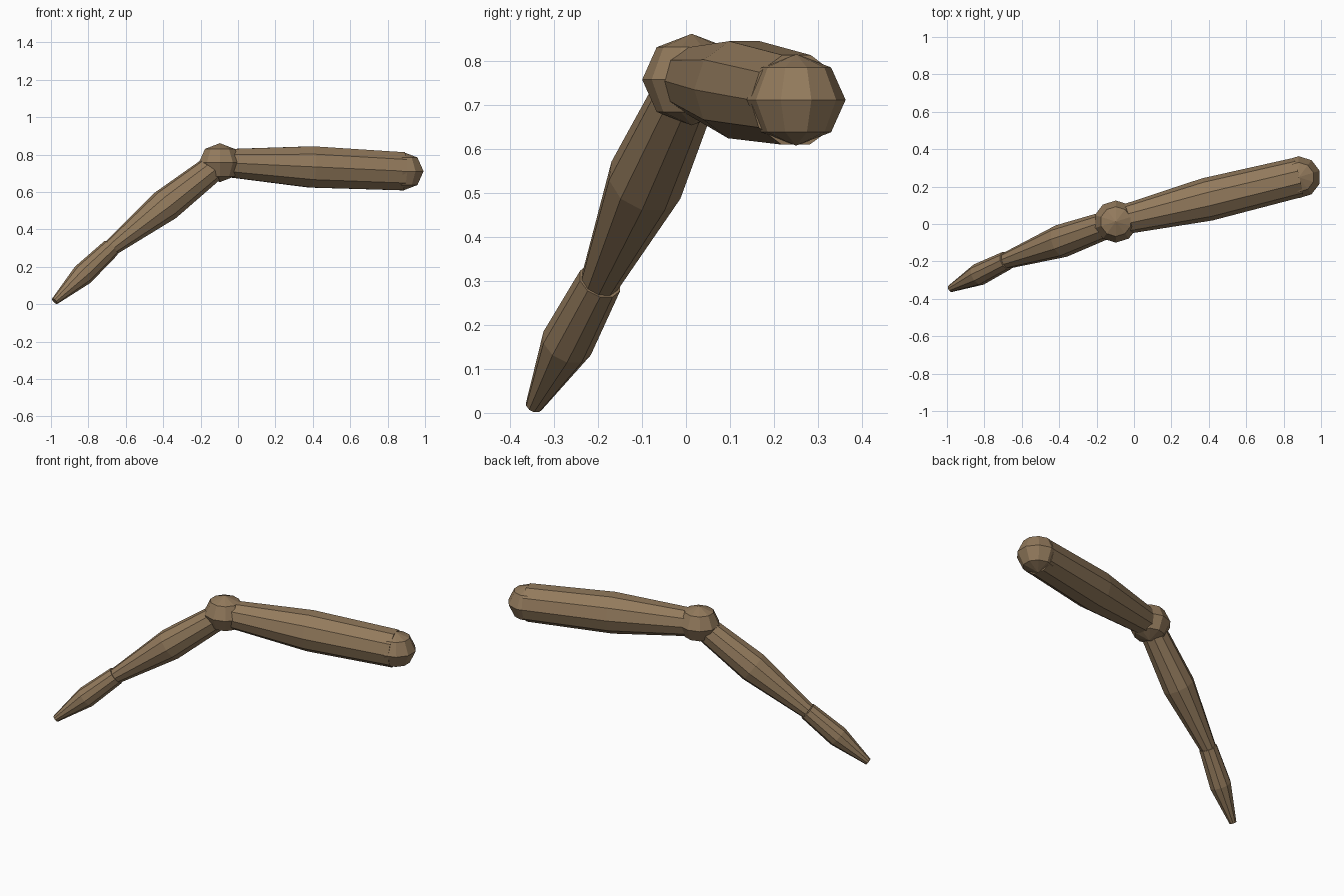
import bpy, bmesh, math
from mathutils import Vector, Matrix

if "Cube" in bpy.data.objects:
    bpy.data.objects.remove(bpy.data.objects["Cube"])

SIDES = 10

brown = bpy.data.materials.new("warm brown")
brown.diffuse_color = (0.29, 0.195, 0.108, 1)
brown.use_nodes = True
brown.node_tree.nodes["Principled BSDF"].inputs["Base Color"].default_value = brown.diffuse_color


def finish(name, bm):
    """Turn a bmesh into a flat shaded brown object."""
    bmesh.ops.recalc_face_normals(bm, faces=bm.faces)
    mesh = bpy.data.meshes.new(name)
    bm.to_mesh(mesh)
    bm.free()
    mesh.materials.append(brown)
    obj = bpy.data.objects.new(name, mesh)
    bpy.context.collection.objects.link(obj)
    return obj


def joint(name, centre):
    """Faceted ball with corners on the y axis."""
    bm = bmesh.new()
    bmesh.ops.create_uvsphere(bm, u_segments=SIDES, v_segments=4, radius=1)
    # Turn the ball so that one corner lies on +y
    corner = max(bm.verts, key=lambda v: v.co.xy.length).co
    turn = math.pi / 2 - math.atan2(corner.y, corner.x)
    bm.transform(Matrix.Translation(centre)
                 @ Matrix.Diagonal((0.118, 0.1125, 0.104, 1))
                 @ Matrix.Rotation(turn, 4, 'Z'))
    return finish(name, bm)


def limb(name, start, end, radii):
    """Capped tapered tube with evenly spaced rings from start to end."""
    start, end = Vector(start), Vector(end)
    rot = (end - start).to_track_quat('Z', 'Y')
    bm = bmesh.new()
    rings = []
    for i, r in enumerate(radii):
        mid = start.lerp(end, i / (len(radii) - 1))
        ring = []
        for k in range(SIDES):
            a = 2 * math.pi * k / SIDES
            ring.append(bm.verts.new(mid + rot @ Vector((r * math.cos(a), r * math.sin(a), 0))))
        rings.append(ring)
    for a, b in zip(rings, rings[1:]):
        for k in range(SIDES):
            n = (k + 1) % SIDES
            bm.faces.new((a[k], a[n], b[n], b[k]))
    bm.faces.new(rings[0])
    bm.faces.new(rings[-1])
    return finish(name, bm)


shoulder = (0.88, 0.25, 0.711)
elbow = (-0.097, 0.013, 0.757)
wrist = (-0.68, -0.195, 0.30)
tip = (-0.98, -0.345, 0.016)

# Ball joints
joint("shoulder_joint", shoulder)
joint("elbow_joint", elbow)

# Limb segments, each swelling in the middle
limb("upper_arm", shoulder, elbow, (0.107, 0.116, 0.075))
limb("forearm", elbow, wrist, (0.070, 0.089, 0.045))
limb("hand", wrist, tip, (0.051, 0.060, 0.020))
